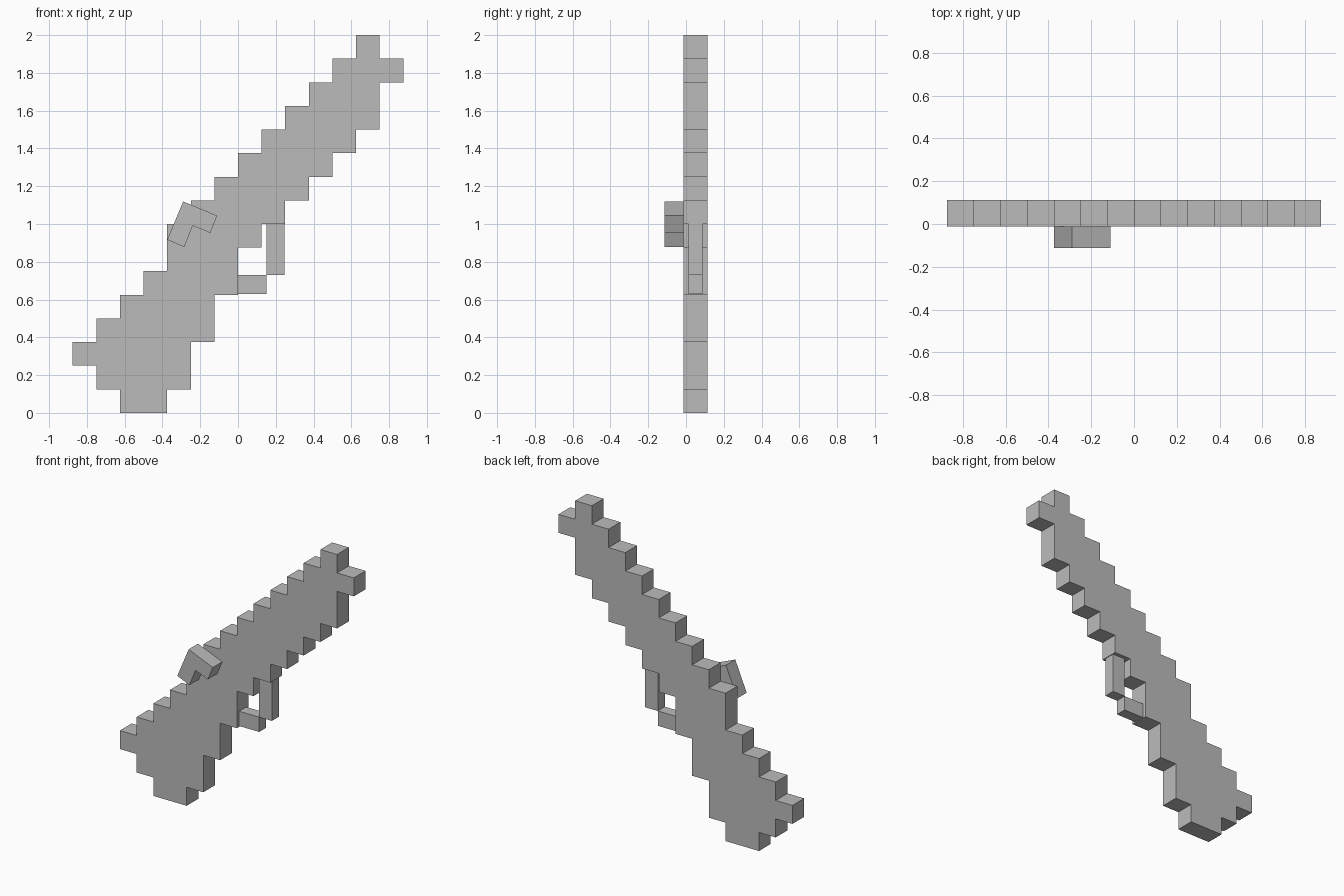
import bpy
import bmesh

cube = bpy.data.objects.get("Cube")
if cube:
    bpy.data.objects.remove(cube, do_unlink=True)

# One plain grey for everything
grey = bpy.data.materials.new("plain grey")
grey.use_nodes = True
colour = (0.5, 0.5, 0.5, 1.0)
grey.diffuse_color = colour
bsdf = grey.node_tree.nodes["Principled BSDF"]
bsdf.inputs["Base Color"].default_value = colour
bsdf.inputs["Roughness"].default_value = 0.8


def prism(name, outline, y0, y1):
    """Extrude an (x, z) outline from y0 back to y1."""
    bm = bmesh.new()
    face = bm.faces.new([bm.verts.new((x, y0, z)) for x, z in outline])
    ext = bmesh.ops.extrude_face_region(bm, geom=[face], use_keep_orig=True)
    moved = [g for g in ext["geom"] if isinstance(g, bmesh.types.BMVert)]
    bmesh.ops.translate(bm, verts=moved, vec=(0, y1 - y0, 0))
    bmesh.ops.recalc_face_normals(bm, faces=bm.faces)
    mesh = bpy.data.meshes.new(name)
    bm.to_mesh(mesh)
    bm.free()
    mesh.materials.append(grey)
    obj = bpy.data.objects.new(name, mesh)
    bpy.context.collection.objects.link(obj)
    return obj


def rect(x0, x1, z0, z1):
    return [(x0, z0), (x1, z0), (x1, z1), (x0, z1)]


def stair(edges):
    """Stepped side line: one edge column per row, merging equal rows."""
    pts = []
    for row, col in enumerate(edges):
        if row and col == edges[row - 1]:
            pts[-1] = (col * CELL, (row + 1) * CELL)
        else:
            pts += [(col * CELL, row * CELL), (col * CELL, (row + 1) * CELL)]
    return pts


CELL = 0.125
# Left and right limits of each row of the stepped body, in cells
LEFT = [-5, -6, -7, -6, -5, -4, -3, -3, -2, -1, 0, 1, 2, 3, 4, 5]
RIGHT = [-3, -2, -2, -1, -1, 0, 0, 1, 2, 3, 4, 5, 6, 6, 7, 6]

# Diagonal stepped body
prism("stepped_body", stair(RIGHT) + stair(LEFT)[::-1], -0.0125, 0.1125)

# Thin guard below the body: a foot and an upright
prism("guard_foot", rect(0.0, 0.15, 0.63, 0.73), 0.0125, 0.0875)
prism("guard_upright", rect(0.15, 0.245, 0.73, 1.0), 0.0125, 0.0875)

# Tilted hook on the front face
hook = [(-0.375, 0.917), (-0.285, 0.878), (-0.239, 0.991),
        (-0.147, 0.953), (-0.11, 1.044), (-0.29, 1.119)]
prism("front_hook", hook, -0.1125, -0.0125)
